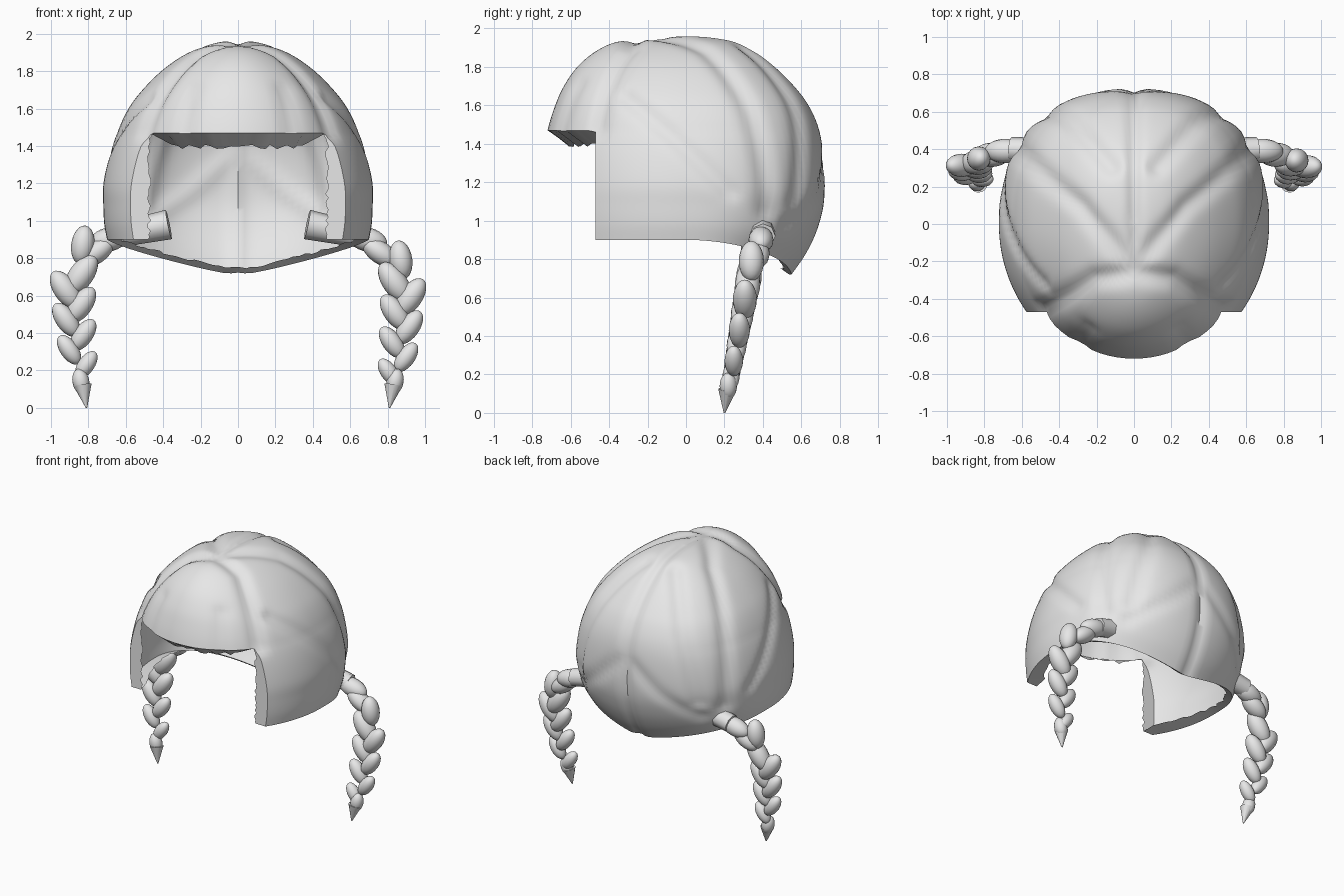
import bpy, bmesh, math, random
from mathutils import Vector, Matrix

if "Cube" in bpy.data.objects:
    bpy.data.objects.remove(bpy.data.objects["Cube"])

random.seed(4)
hair = bpy.data.materials.new("pale grey")
hair.use_nodes = True
hair.diffuse_color = (0.8, 0.8, 0.8, 1)
hair.node_tree.nodes["Principled BSDF"].inputs["Base Color"].default_value = (0.8, 0.8, 0.8, 1)


def finish(bm, name, angle):
    bmesh.ops.recalc_face_normals(bm, faces=bm.faces)
    mesh = bpy.data.meshes.new(name)
    bm.to_mesh(mesh)
    bm.free()
    mesh.materials.append(hair)
    ob = bpy.data.objects.new(name, mesh)
    bpy.context.collection.objects.link(ob)
    bpy.ops.object.select_all(action='DESELECT')
    ob.select_set(True)
    bpy.context.view_layer.objects.active = ob
    bpy.ops.object.shade_smooth_by_angle(angle=math.radians(angle))


# Cap rings from crown to nape: height, side, back and front radius
RINGS = [(1.965, 0, 0, 0), (1.955, .1, .13, .2), (1.93, .2, .26, .36),
         (1.88, .3, .36, .47), (1.8, .41, .465, .565), (1.7, .51, .565, .635),
         (1.6, .585, .64, .68), (1.47, .645, .695, .72), (1.3, .69, .72, .75),
         (1.1, .72, .72, .77), (.95, .72, .685, .78), (.82, .715, .625, .78),
         (.71, .7, .55, .78)]
FRINGE_RING, STEP = 7, 5
CUT_Y, FRINGE_Z = -.47, 1.47
FRONT_COLS, COLS = 24, 112


def ring(k):
    """Smoothly interpolated ring at fractional index k."""
    i = min(int(k), len(RINGS) - 2)
    t = k - i
    p = [RINGS[max(0, min(len(RINGS) - 1, i + d))] for d in (-1, 0, 1, 2)]
    return [b + .5 * t * (c - a + t * (2 * a - 5 * b + 4 * c - d + t * (3 * (b - c) + d - a)))
            for a, b, c, d in zip(*p)]


def cap_point(k, j):
    z, side, back, front = ring(k)
    border = math.acos(-CUT_Y / max(front, RINGS[FRINGE_RING][3]))
    if j <= FRONT_COLS:
        th = border * (2 * j / FRONT_COLS - 1)
    else:
        th = border + (2 * math.pi - 2 * border) * (j - FRONT_COLS) / (COLS - FRONT_COLS)
    s, c = math.sin(th), math.cos(th)
    # the back half is slightly squarer than an ellipse
    boxy = 1 if c > 0 else (abs(s) ** 2.35 + abs(c) ** 2.35) ** (-1 / 2.35)
    x = side * s * boxy
    y = -c * boxy * (front if c > 0 else back)
    if k > FRINGE_RING:
        # hem drops from the sides to a point at the nape
        hem = .9 if c > 0 else .71 + .19 * abs(s) ** 1.3
        z = FRINGE_Z - (FRINGE_Z - z) * (FRINGE_Z - hem) / (FRINGE_Z - .71)
    return Vector((x, y, z))


# Strand creases, mirrored left to right: depth, width, path.
# Distances are measured on a unit sphere around the cap's middle.
MIDDLE = Vector((0, 0, 1.2))
GROOVES = [
    (.022, .05, [(0, -.24, 1.96), (0, .3, 1.91), (0, .55, 1.7), (0, .7, 1.4),
                 (0, .7, 1.05), (0, .55, .7)]),
    (.03, .065, [(0, -.25, 1.95), (.22, -.29, 1.89), (.4, -.41, 1.72), (.49, -.46, 1.47)]),
    (.02, .06, [(.53, -.36, 1.7), (.67, -.05, 1.42), (.68, .22, 1.15)]),
    (.024, .07, [(0, -.22, 1.95), (.28, .1, 1.88), (.53, .32, 1.55), (.62, .42, 1.05)]),
    (.022, .07, [(.12, .3, 1.88), (.35, .55, 1.55), (.48, .55, 1.1)]),
    (.014, .06, [(.02, .7, 1.35), (.25, .66, 1.15), (.5, .52, .98)]),
    (.015, .055, [(.25, -.57, 1.72), (.29, -.65, 1.47)]),
]
GROOVES = [(d, w, [(Vector(p) - MIDDLE).normalized() for p in path]) for d, w, path in GROOVES]


def groove_depth(co):
    p = (Vector((abs(co.x), co.y, co.z)) - MIDDLE).normalized()
    total = 0
    for depth, width, path in GROOVES:
        best = 9
        for a, b in zip(path, path[1:]):
            t = max(0, min(1, (p - a).dot(b - a) / (b - a).length_squared))
            best = min(best, (p - a.lerp(b, t).normalized()).length)
        total = max(total, depth * math.exp(-(best / width) ** 2))
    return total


# Hair sheet, open below the fringe
bm = bmesh.new()
fringe_row = FRINGE_RING * STEP
last_row = (len(RINGS) - 1) * STEP
crown = bm.verts.new(cap_point(0, 0))
grid = {}
for r in range(1, last_row + 1):
    for j in range(COLS):
        if r <= fringe_row or j == 0 or j >= FRONT_COLS:
            grid[r, j] = bm.verts.new(cap_point(r / STEP, j))
for j in range(COLS):
    n = (j + 1) % COLS
    bm.faces.new((crown, grid[1, j], grid[1, n]))
    for r in range(1, last_row):
        if r < fringe_row or j >= FRONT_COLS:
            bm.faces.new((grid[r, j], grid[r + 1, j], grid[r + 1, n], grid[r, n]))
bmesh.ops.recalc_face_normals(bm, faces=bm.faces)


def outward(v):
    return v.normal if v.normal.dot(v.co - MIDDLE) > 0 else -v.normal


bm.normal_update()
for v in bm.verts:
    v.co -= outward(v) * groove_depth(v.co)
bm.normal_update()

# Lip folded inward round the rim, with a ragged inner edge
rim = [e for e in bm.edges if e.is_boundary]
lip = {}
for v in {v for e in rim for v in e.verts}:
    thick = .05 + .06 * max(0, min(1, (.2 - v.co.y) / .6)) + random.uniform(-.01, .01)
    lip[v] = bm.verts.new(v.co - outward(v) * thick)
for j in range(1, FRONT_COLS):
    lip[grid[fringe_row, j]].co.z = 1.395 + random.uniform(-.012, .012)
for j, s in ((0, -1), (FRONT_COLS, 1)):
    for r in range(fringe_row, last_row + 1):
        v = grid[r, j]
        v.co.y = CUT_Y
        inner_x = .475 + random.uniform(-.01, .01)
        lip[v].co = Vector((s * min(inner_x, abs(v.co.x) - .01), CUT_Y, v.co.z))
for e in rim:
    a, b = e.verts
    bm.faces.new((a, b, lip[b], lip[a]))
finish(bm, "hair_cap", 40)


# Plaits: overlapping lobes in two alternating rows
def lobe(bm, centre, radii, tilt, side):
    m = (Matrix.Translation((centre[0] * side, centre[1], centre[2]))
         @ Matrix.Rotation(math.radians(tilt) * side, 4, 'Y')
         @ Matrix.Diagonal((*radii, 1)))
    bmesh.ops.create_uvsphere(bm, u_segments=16, v_segments=12, radius=1, matrix=m)


def tube(bm, a, b, r1, r2, sides):
    a, b = Vector(a), Vector(b)
    m = Matrix.Translation((a + b) / 2) @ (b - a).to_track_quat('Z', 'Y').to_matrix().to_4x4()
    bmesh.ops.create_cone(bm, cap_ends=True, segments=sides, radius1=r1, radius2=r2,
                          depth=(b - a).length, matrix=m)


# The two plaits are offset slightly along their length
for side, name, top, start in ((1, "left_braid", (.87, .34, .79), .67),
                               (-1, "right_braid", (.83, .35, .87), .71)):
    bm = bmesh.new()
    # root through the cap, then the first turn downward
    tube(bm, (.37 * side, .38, .98), (.66 * side, .4, .92), .08, .065, 8)
    lobe(bm, (.69, .39, .9), (.065, .065, .11), 105, side)
    lobe(bm, (.76, .37, .83), (.06, .065, .11), 125, side)
    lobe(bm, top, (.062, .065, .105), -8, side)
    for i in range(7):
        z = start - .08 * i
        s = 1 - .055 * i
        row = 1 if i % 2 else -1
        x = .83 + .1 * min(z, .5) + row * .042
        lobe(bm, (x, .2 + .18 * z, z), (.066 * s, .066 * s, .125 * s), 35 * row, side)
    # tapered end
    lobe(bm, (.84, .22, .14), (.045, .045, .07), 12, side)
    tube(bm, (.83 * side, .215, .12), (.81 * side, .2, 0), .048, .004, 12)
    finish(bm, name, 50)
